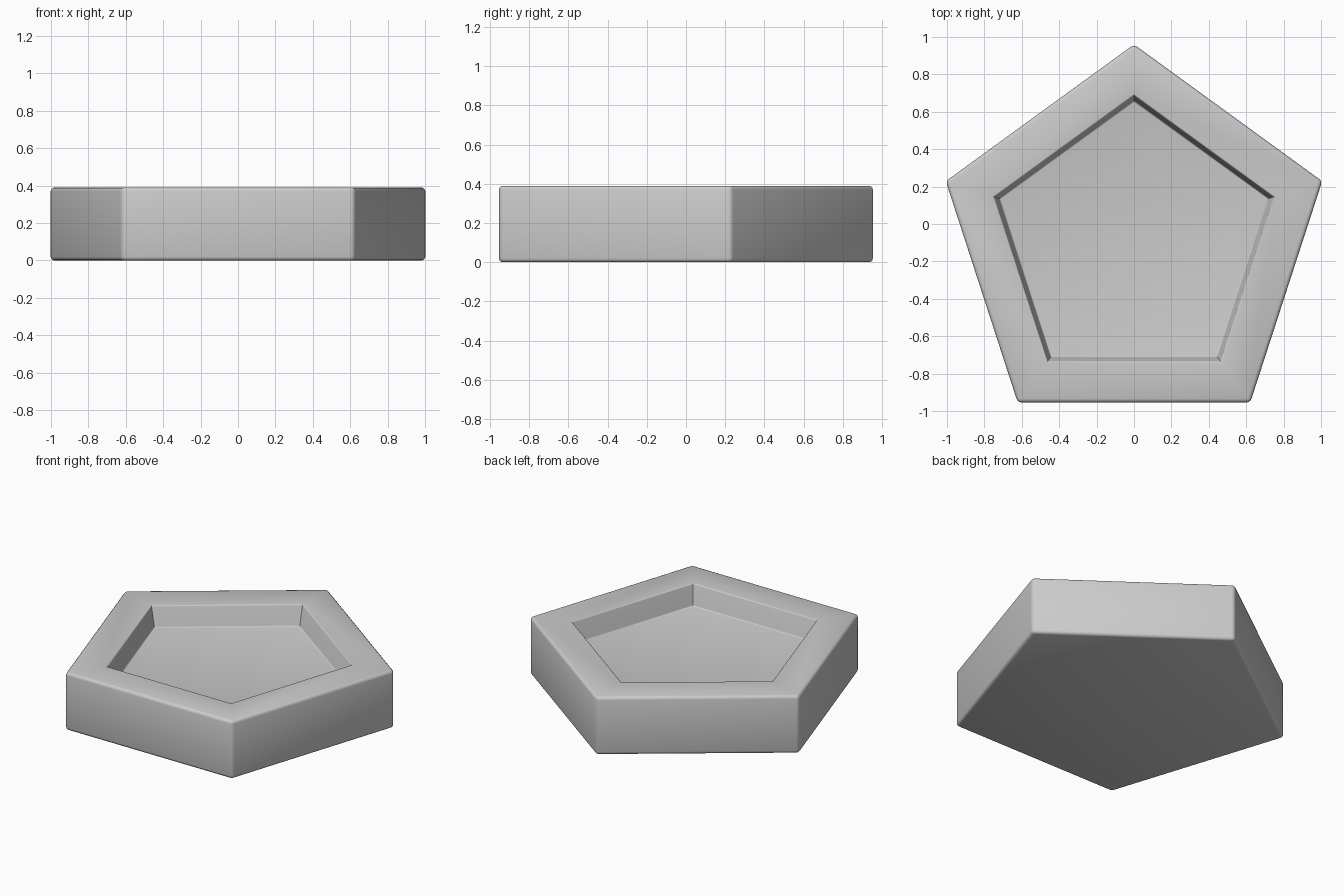
import bpy, bmesh, math

if "Cube" in bpy.data.objects:
    bpy.data.objects.remove(bpy.data.objects["Cube"])

CY = -0.098      # pentagon centre, so the bounds are centred on y = 0
HEIGHT = 0.39


def ring(bm, radius, z):
    """Five corners of a pentagon pointing towards +y."""
    return [bm.verts.new((radius * math.cos(math.radians(90 + 72 * i)),
                          CY + radius * math.sin(math.radians(90 + 72 * i)), z))
            for i in range(5)]


# Pentagonal tray: base, outer wall, flat rim, tapered recess wall, floor
bm = bmesh.new()
profile = [(1.058, 0), (1.058, HEIGHT), (0.787, HEIGHT), (0.757, HEIGHT - 0.14)]
rings = [ring(bm, r, z) for r, z in profile]
bm.faces.new(rings[0][::-1])
for a, b in zip(rings, rings[1:]):
    for i in range(5):
        j = (i + 1) % 5
        bm.faces.new((a[i], a[j], b[j], b[i]))
bm.faces.new(rings[-1])
bmesh.ops.recalc_face_normals(bm, faces=bm.faces)


# Softened edges: wider outside, fine around the recess; rim mitres stay flat
def soften(pairs, width):
    edges = [bm.edges.get(p) for p in pairs]
    bmesh.ops.bevel(bm, geom=edges, offset=width, offset_type='OFFSET',
                    segments=3, profile=0.5, affect='EDGES')


def loop(r):
    return [(r[i], r[(i + 1) % 5]) for i in range(5)]


outer = loop(rings[0]) + loop(rings[1]) + list(zip(rings[0], rings[1]))
inner = loop(rings[2]) + loop(rings[3])
soften(outer, 0.02)
soften(inner, 0.008)

mesh = bpy.data.meshes.new("pentagon_tray")
bm.to_mesh(mesh)
bm.free()
tray = bpy.data.objects.new("pentagon_tray", mesh)
bpy.context.collection.objects.link(tray)

# Smooth shading with sharp recess corners
bpy.context.view_layer.objects.active = tray
tray.select_set(True)
bpy.ops.object.shade_smooth_by_angle(angle=math.radians(40))
